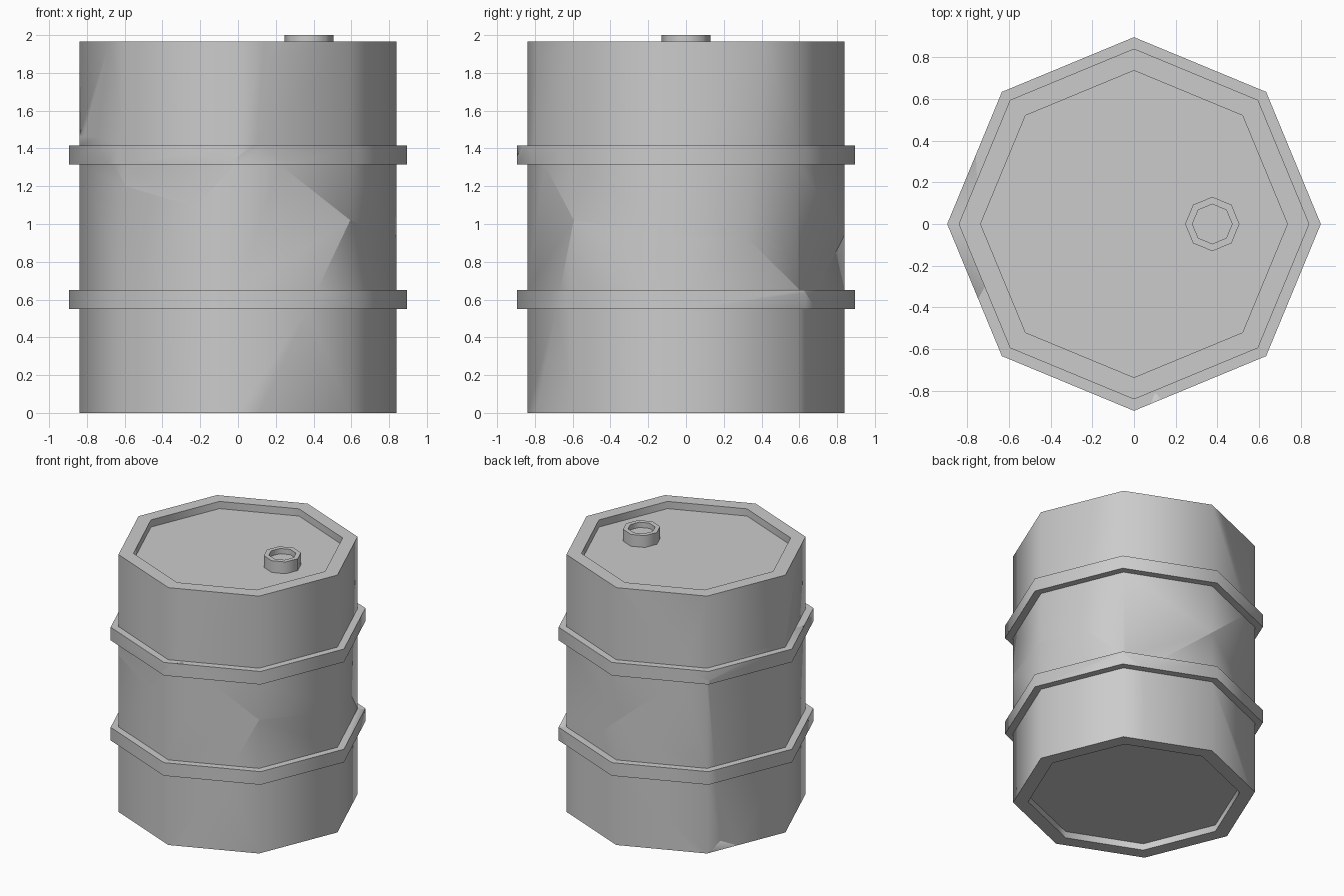
import bpy, bmesh, math
from mathutils import Vector

if "Cube" in bpy.data.objects:
    bpy.data.objects.remove(bpy.data.objects["Cube"])


def new_object(name, bm):
    bmesh.ops.remove_doubles(bm, verts=bm.verts, dist=1e-5)
    bmesh.ops.recalc_face_normals(bm, faces=bm.faces)
    me = bpy.data.meshes.new(name)
    bm.to_mesh(me)
    bm.free()
    ob = bpy.data.objects.new(name, me)
    bpy.context.collection.objects.link(ob)
    return ob


def lathe(name, profile, cx=0.0, closed=False, sides=8):
    """Spin an (r, z) profile into an eight-sided part."""
    bm = bmesh.new()
    rows = []
    for i in range(sides):
        a = 2 * math.pi * i / sides
        rows.append([bm.verts.new((cx + r * math.cos(a), r * math.sin(a), z)) for r, z in profile])
    n = len(profile)
    for i in range(sides):
        p, q = rows[i], rows[(i + 1) % sides]
        for j in range(n if closed else n - 1):
            k = (j + 1) % n
            bm.faces.new((p[j], q[j], q[k], p[k]))
    return new_object(name, bm)


def shade(ob):
    bpy.ops.object.select_all(action='DESELECT')
    ob.select_set(True)
    bpy.context.view_layer.objects.active = ob
    bpy.ops.object.shade_smooth_by_angle(angle=math.radians(50))


# barrel wall with two hoops and recessed ends
H, R, HOOP, INNER = 1.965, 0.84, 0.895, 0.735
wall = lathe("wall", [(R, 0), (R, .55), (HOOP, .55), (HOOP, .65), (R, .65),
                      (R, 1.315), (HOOP, 1.315), (HOOP, 1.415), (R, 1.415),
                      (R, H), (INNER, H), (INNER, 0)], closed=True)

# lid, base and filler cap
shade(lathe("lid", [(0, 1.91), (INNER, 1.91), (INNER, 1.86), (0, 1.86)]))
shade(lathe("base", [(0, .05), (INNER, .05), (INNER, .1), (0, .1)]))
shade(lathe("filler_cap", [(0, 1.96), (.095, 1.96), (.095, 2), (.13, 2), (.13, 1.9), (0, 1.9)], cx=.375))

# crack junctions on the wall
HUB = Vector((0, 0, 1))
node = {
    'top': (0, 0, 3), 'bottom': (0, 0, -1),
    'A': (-.23, -.745, 1.09), 'Ad': (-.27, -.728, 0),
    'B': (.1, -.8, 1.41), 'C': (.16, -.774, 1.88),
    'T1': (.14, -.782, H), 'T2': (.2, -.757, H),
    'D': (.594, -.594, 1.02), 'Dd': (.11, -.794, 0), 'X': (.84, 0, .93),
    'F': (.707, .32, .93), 'Fu': (.666, .42, H),
    'H': (.46, .65, .57), 'Hd': (.455, .652, 0),
    'G': (-.48, .64, 1.36), 'Gu': (-.12, .79, H),
    'K': (-.6, .59, 1.32), 'Kd': (-.635, .495, .07),
    'K1': (-.5, .633, 0), 'K2': (-.69, .362, 0),
    'W': (-.84, 0, 1.47), 'E': (-.74, -.24, 1.46), 'Eu': (-.68, -.386, H),
    'M': (-.594, -.594, 1.2),
}

# each shard is the wall inside a cone from the hub over a loop of junctions
shards = {
    "upper_front_right_shard": "top T2 C B D X F Fu",
    "upper_back_shard": "top Fu F H G Gu",
    "upper_left_shard": "top Gu G K W E Eu",
    "upper_front_left_shard": "top Eu E M A B C T1",
    "upper_rim_chip": "top T1 C T2",
    "lower_front_shard": "bottom Ad A B D Dd",
    "lower_right_shard": "bottom Dd D X F H Hd",
    "lower_back_shard": "bottom Hd H G K Kd K1",
    "lower_left_shard": "bottom K2 Kd K W E M A Ad",
    "lower_rim_chip": "bottom K1 Kd K2",
}
for name, loop in shards.items():
    dirs = [(Vector(node[k]) - HUB).normalized() for k in loop.split()]
    mid = sum(dirs, Vector()).normalized()
    bm = bmesh.new()
    hub, cap = bm.verts.new(HUB), bm.verts.new(HUB + mid * 6)
    ring = [bm.verts.new(HUB + d * 6) for d in dirs]
    for a, b in zip(ring, ring[1:] + ring[:1]):
        bm.faces.new((hub, a, b))
        bm.faces.new((cap, b, a))
    cutter = new_object("cutter", bm)
    cutter.hide_render = True
    shard = bpy.data.objects.new(name, wall.data.copy())
    bpy.context.collection.objects.link(shard)
    mod = shard.modifiers.new("split", 'BOOLEAN')
    mod.operation, mod.solver, mod.object = 'INTERSECT', 'EXACT', cutter
    dg = bpy.context.evaluated_depsgraph_get()
    result = bpy.data.meshes.new_from_object(shard.evaluated_get(dg))
    shard.modifiers.clear()
    shard.data = result
    bpy.data.objects.remove(cutter)
    shade(shard)
bpy.data.objects.remove(wall)
